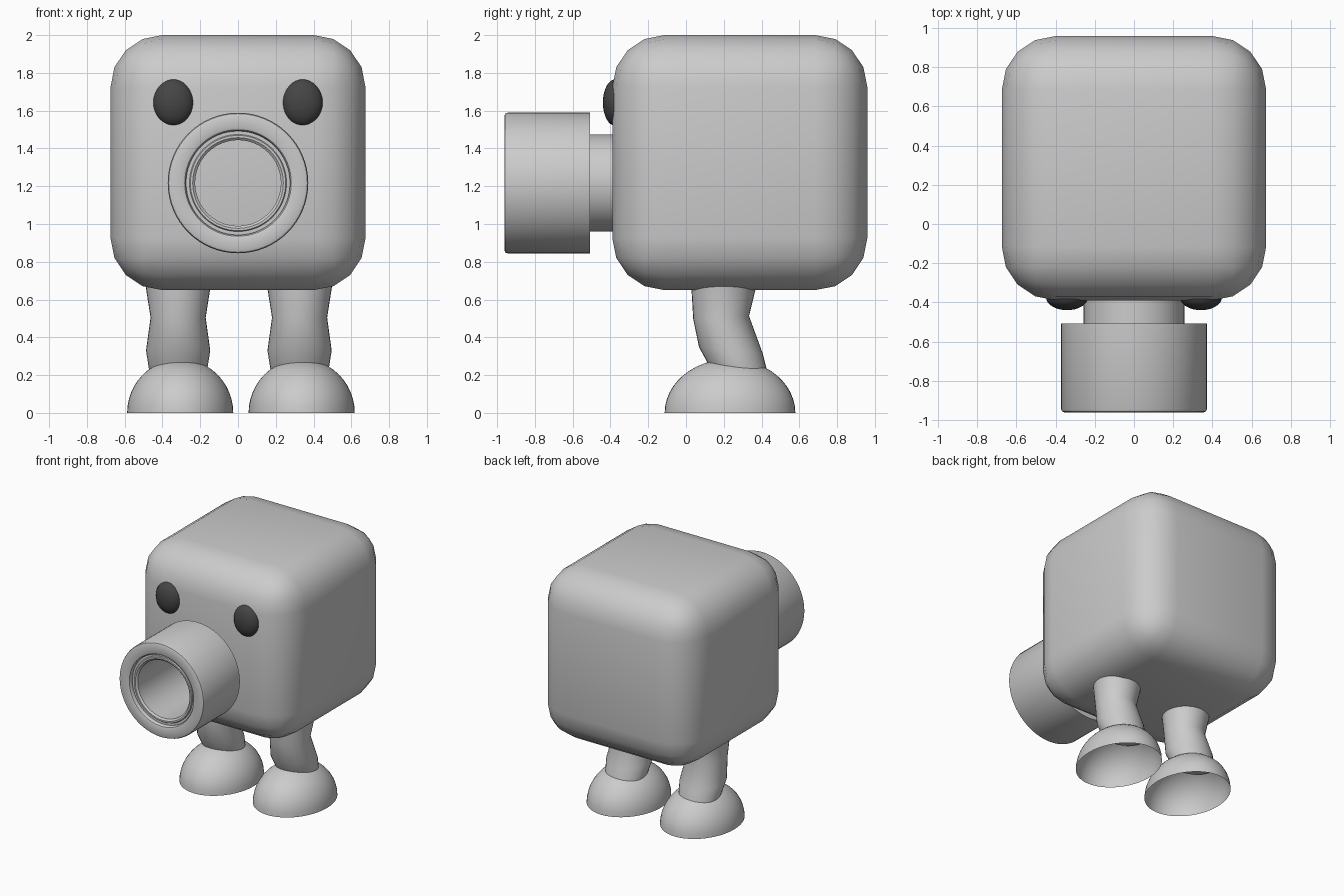
import bpy, bmesh
from math import sin, cos, pi, radians
from mathutils import Vector, Matrix

if "Cube" in bpy.data.objects:
    bpy.data.objects.remove(bpy.data.objects["Cube"])


def finish(name, bm, sharp=35):
    bmesh.ops.recalc_face_normals(bm, faces=bm.faces)
    me = bpy.data.meshes.new(name)
    bm.to_mesh(me)
    bm.free()
    for p in me.polygons:
        p.use_smooth = True
    me.set_sharp_from_angle(angle=radians(sharp))
    ob = bpy.data.objects.new(name, me)
    bpy.context.collection.objects.link(ob)
    return ob


def loft(name, rings, n=48, closed=False, caps=(False, False), sharp=35):
    """Skin rings given as (centre, x radius, y radius, tilt about x in degrees)."""
    bm = bmesh.new()
    loops = []
    for c, rx, ry, tilt in rings:
        rot = Matrix.Rotation(radians(tilt), 3, 'X')
        loops.append([bm.verts.new(Vector(c) + rot @ Vector(
            (rx * cos(2 * pi * i / n), ry * sin(2 * pi * i / n), 0))) for i in range(n)])
    pairs = list(zip(loops, loops[1:])) + ([(loops[-1], loops[0])] if closed else [])
    for a, b in pairs:
        for i in range(n):
            j = (i + 1) % n
            bm.faces.new((a[i], a[j], b[j], b[i]))
    if caps[0]:
        bm.faces.new(loops[0])
    if caps[1]:
        bm.faces.new(loops[-1])
    return finish(name, bm, sharp)


def tube(name, profile):
    """Revolve a closed (radius, y) profile about the snout axis."""
    return loft(name, [((0, y, 1.217), r, r, 90) for r, y in profile], n=64, closed=True)


# Body: rounded cube
bm = bmesh.new()
bmesh.ops.create_cube(bm, size=1.35)
bmesh.ops.bevel(bm, geom=bm.edges[:], offset=0.275, segments=4, profile=0.5, affect='EDGES')
bmesh.ops.translate(bm, verts=bm.verts, vec=(0, 0.285, 1.325))
finish("body", bm, 60)

# Snout: thick outer ring around a thinner tube
tube("snout_ring", [(0.372, -0.508), (0.372, -0.945), (0.367, -0.957), (0.355, -0.962),
                    (0.295, -0.962), (0.282, -0.957), (0.275, -0.945), (0.275, -0.93),
                    (0.256, -0.93), (0.256, -0.508)])
tube("snout_tube", [(0.257, -0.37), (0.257, -0.935), (0.252, -0.942), (0.24, -0.942),
                    (0.227, -0.93), (0.227, -0.37)])

# Eyes: flattened dark ellipsoids
dark = bpy.data.materials.new("eye_dark")
dark.diffuse_color = (0.06, 0.06, 0.06, 1)
dark.use_nodes = True
dark.node_tree.nodes["Principled BSDF"].inputs["Base Color"].default_value = dark.diffuse_color
for side, sx in (("left", -1), ("right", 1)):
    bm = bmesh.new()
    bmesh.ops.create_uvsphere(bm, u_segments=32, v_segments=16, radius=1)
    bmesh.ops.scale(bm, verts=bm.verts, vec=(0.107, 0.065, 0.123))
    bmesh.ops.translate(bm, verts=bm.verts, vec=(sx * 0.342, -0.375, 1.643))
    finish("eye_" + side, bm).data.materials.append(dark)

# Legs and open dome feet
for side, x in (("left", -0.317), ("right", 0.326)):
    loft("leg_" + side, [((x, 0.2, 0.67), 0.172, 0.172, 0),
                         ((x, 0.186, 0.505), 0.146, 0.148, 3),
                         ((x, 0.238, 0.33), 0.17, 0.17, -6),
                         ((x, 0.283, 0.215), 0.152, 0.155, -8)],
         n=32, caps=(True, True), sharp=50)
    steps = 12
    angles = [pi / 2 * k / steps for k in range(steps)] + [pi / 2 - 0.02]
    loft("foot_" + side, [((x + 0.011, 0.233, 0.285 * sin(a)), 0.281 * cos(a), 0.346 * cos(a), 0)
                          for a in angles], caps=(False, True))
